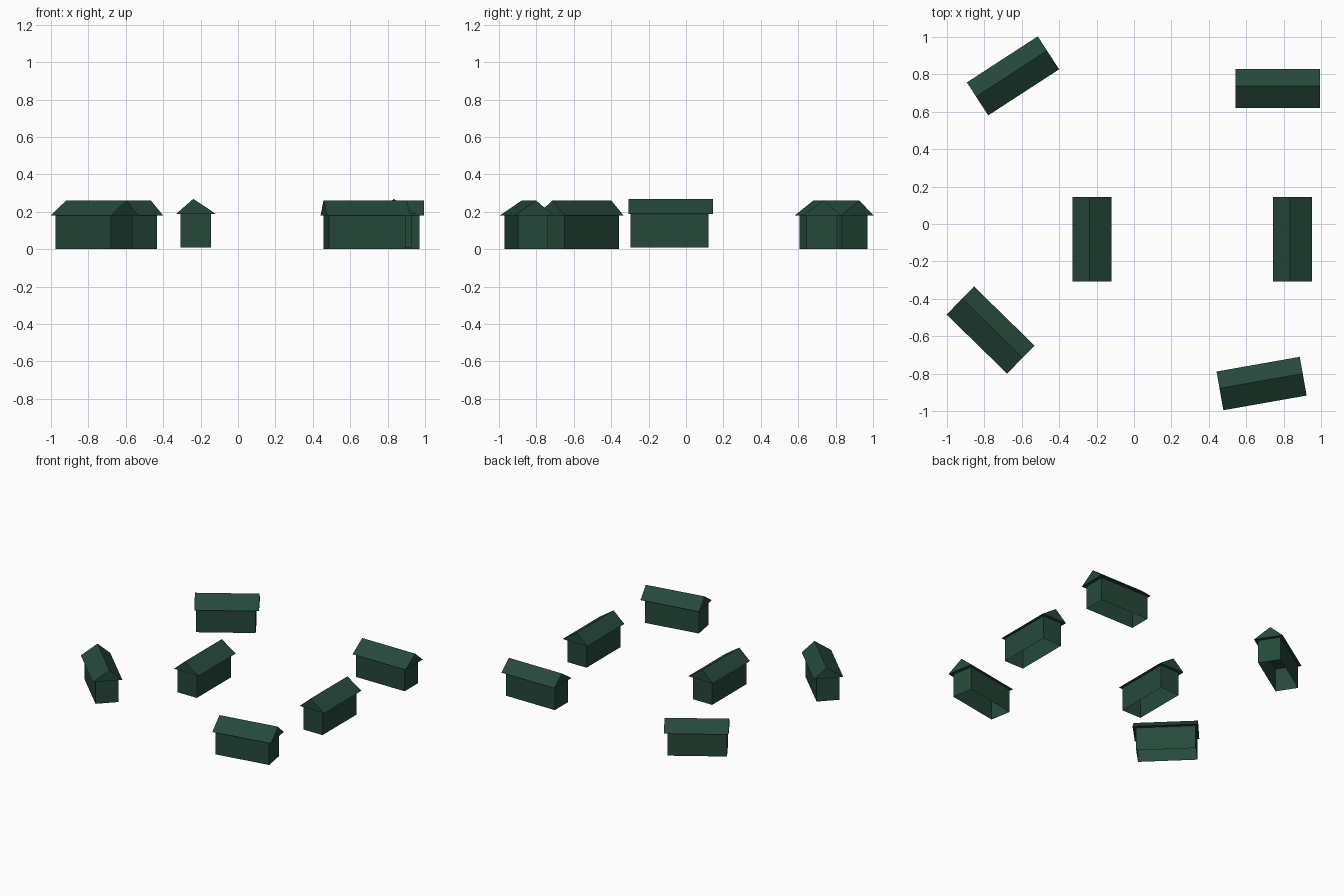
import bpy
import math
from mathutils import Matrix

if "Cube" in bpy.data.objects:
    bpy.data.objects.remove(bpy.data.objects["Cube"])

green = bpy.data.materials.new("dark_green")
green.diffuse_color = (0.019, 0.066, 0.043, 1)
green.use_nodes = True
green.node_tree.nodes["Principled BSDF"].inputs["Base Color"].default_value = green.diffuse_color


def make_mesh(name, verts, faces):
    mesh = bpy.data.meshes.new(name)
    mesh.from_pydata(verts, [], faces)
    mesh.materials.append(green)
    return mesh


EAVE, TOP = 0.182, 0.26

# walls: four sides, open underneath, closed by the roof prism on top
x0, x1, y0, y1 = -0.082, 0.081, -0.214, 0.202
ring = [(x0, y0), (x1, y0), (x1, y1), (x0, y1)]
walls = make_mesh(
    "walls",
    [(x, y, 0) for x, y in ring] + [(x, y, EAVE) for x, y in ring],
    [(i, (i + 1) % 4, (i + 1) % 4 + 4, i + 4) for i in range(4)])

# roof: overhanging prism with an off-centre ridge
profile = [(-0.105, EAVE - 0.002), (0.105, EAVE - 0.002), (-0.014, TOP)]
roof = make_mesh(
    "roof",
    [(x, y, z) for y in (-0.226, 0.226) for x, z in profile],
    [(0, 1, 2), (5, 4, 3), (0, 3, 4, 1), (1, 4, 5, 2), (2, 5, 3, 0)])

# six houses: x, y, base height, turn in degrees
houses = [
    (-0.225, -0.082, 0.009, 0),
    (0.847, -0.082, 0.009, 0),
    (0.769, 0.724, 0, -90),
    (-0.647, 0.792, 0, -57),
    (-0.767, -0.567, 0, -134.3),
    (0.682, -0.853, 0, -80),
]
for n, (x, y, z, turn) in enumerate(houses, 1):
    place = Matrix.Translation((x, y, z)) @ Matrix.Rotation(math.radians(turn), 4, 'Z')
    for part, mesh in (("walls", walls), ("roof", roof)):
        ob = bpy.data.objects.new(f"house_{n}_{part}", mesh)
        ob.matrix_world = place
        bpy.context.collection.objects.link(ob)
